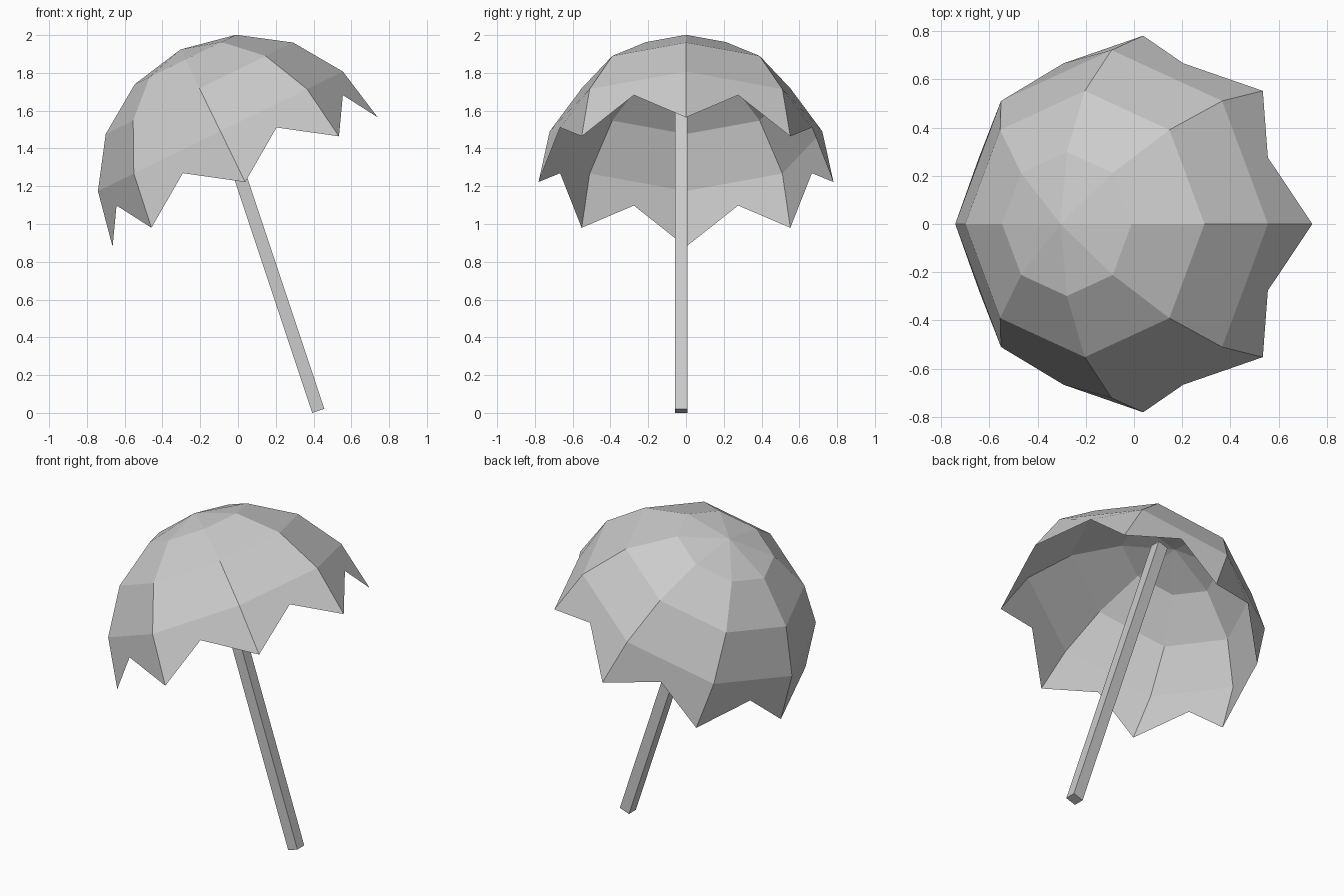
import bpy, bmesh
from math import radians
from mathutils import Matrix, Vector

if "Cube" in bpy.data.objects:
    bpy.data.objects.remove(bpy.data.objects["Cube"])


def add_object(name, bm):
    mesh = bpy.data.meshes.new(name)
    bm.to_mesh(mesh)
    bm.free()
    obj = bpy.data.objects.new(name, mesh)
    bpy.context.collection.objects.link(obj)
    return obj


def tilt(degrees):
    return Matrix.Rotation(radians(-degrees), 4, 'Y')


# Canopy: upper half of an 8-sided sphere, a single thin sheet
RADIUS = 0.781
bm = bmesh.new()
bmesh.ops.create_uvsphere(bm, u_segments=8, v_segments=8, radius=RADIUS)
bmesh.ops.delete(bm, geom=[v for v in bm.verts if v.co.z < -0.01], context='VERTS')

# Scalloped rim: split each rim edge and lift its midpoint
for edge in [e for e in bm.edges if e.is_boundary]:
    middle = (edge.verts[0].co + edge.verts[1].co) / 2
    _, vert = bmesh.utils.edge_split(edge, edge.verts[0], 0.5)
    vert.co = middle + Vector((0, 0, 0.187))
bm.transform(Matrix.Translation((0.038, 0, 1.222)) @ tilt(26))
add_object("canopy", bm)

# Pole: square bar leaning a little less than the canopy
WIDTH, LENGTH = 0.068, 2.01
bm = bmesh.new()
bmesh.ops.create_cube(bm, size=1)
bm.transform(Matrix.Translation((0.425, -0.025, 0.011)) @ tilt(18.45)
             @ Matrix.Diagonal((WIDTH, WIDTH, LENGTH, 1))
             @ Matrix.Translation((0, 0, 0.5)))
add_object("pole", bm)
